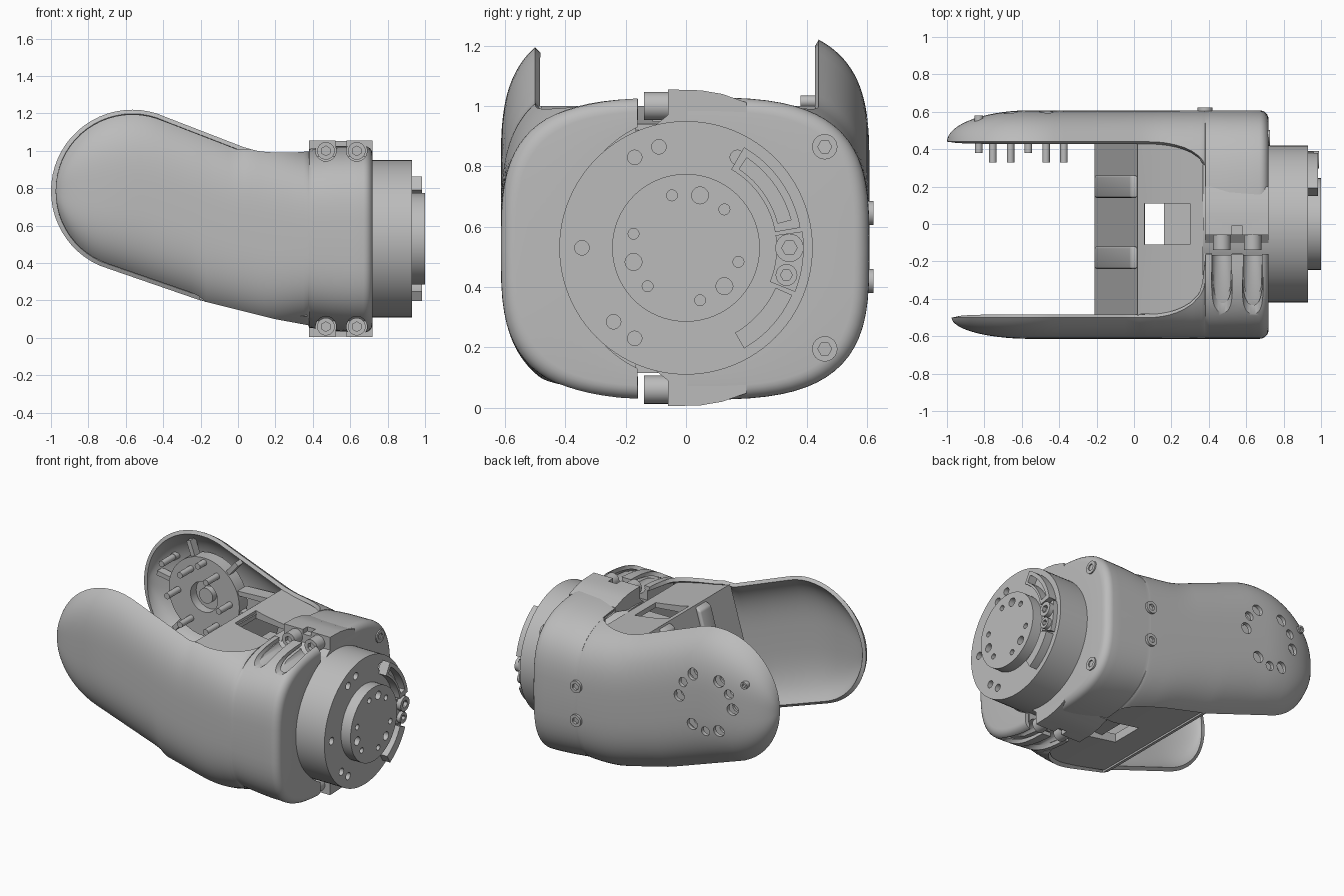
import bpy, bmesh, math
from mathutils import Matrix, Vector

cube = bpy.data.objects.get("Cube")
if cube:
    bpy.data.objects.remove(cube, do_unlink=True)

mat = bpy.data.materials.new("machined grey")
mat.use_nodes = True
GREY = (0.5, 0.5, 0.5, 1)
mat.diffuse_color = GREY
mat.node_tree.nodes["Principled BSDF"].inputs["Base Color"].default_value = GREY


def finish(name, bm):
    mesh = bpy.data.meshes.new(name)
    bm.to_mesh(mesh)
    bm.free()
    mesh.materials.append(mat)
    ob = bpy.data.objects.new(name, mesh)
    bpy.context.collection.objects.link(ob)
    return ob


def apply(ob, kind, **settings):
    mod = ob.modifiers.new(kind, kind)
    for key, value in settings.items():
        setattr(mod, key, value)
    bpy.context.view_layer.objects.active = ob
    bpy.ops.object.modifier_apply(modifier=mod.name)


def cut(ob, *cutters):
    for c in cutters:
        apply(ob, 'BOOLEAN', operation='DIFFERENCE', solver='EXACT', object=c)
    return ob


def discard(cutters):
    for c in cutters:
        bpy.data.objects.remove(c, do_unlink=True)


def cyl(name, axis, start, end, a, b, r, sides=32):
    """Cylinder from start to end along x or y; a, b are the other coordinates."""
    bm = bmesh.new()
    bmesh.ops.create_cone(bm, cap_ends=True, segments=sides, radius1=r, radius2=r, depth=abs(end - start))
    mid = (start + end) / 2
    if axis == 'x':
        m = Matrix.Translation((mid, a, b)) @ Matrix.Rotation(math.pi / 2, 4, 'Y')
    else:
        m = Matrix.Translation((a, mid, b)) @ Matrix.Rotation(math.pi / 2, 4, 'X')
    bm.transform(m)
    return finish(name, bm)


def box(name, lo, hi, bevel=0):
    bm = bmesh.new()
    bmesh.ops.create_cube(bm, size=1)
    lo, hi = Vector(lo), Vector(hi)
    for v in bm.verts:
        v.co = Vector([(l + h) / 2 + c * (h - l) for l, h, c in zip(lo, hi, v.co)])
    ob = finish(name, bm)
    if bevel:
        apply(ob, 'BEVEL', width=bevel, segments=4)
    return ob


def prism(name, pts, start, end, axis='y'):
    """Extrude an outline, in xz along y or in yz along x."""
    bm = bmesh.new()
    to3 = (lambda p: (p[0], start, p[1])) if axis == 'y' else (lambda p: (start, *p))
    face = bm.faces.new([bm.verts.new(to3(p)) for p in pts])
    new = bmesh.ops.extrude_face_region(bm, geom=[face])['geom']
    shift = (0, end - start, 0) if axis == 'y' else (end - start, 0, 0)
    bmesh.ops.translate(bm, vec=shift, verts=[v for v in new if isinstance(v, bmesh.types.BMVert)])
    bmesh.ops.recalc_face_normals(bm, faces=bm.faces)
    return finish(name, bm)


def bolt(name, axis, start, end, a, b, r):
    """Socket head screw whose head faces the end coordinate."""
    ob = cyl(name, axis, start, end, a, b, r, 24)
    s = math.copysign(1, end - start)
    socket = cyl("socket", axis, end - 0.025 * s, end + 0.02 * s, a, b, r * 0.55, 6)
    cut(ob, socket)
    discard([socket])


def lerp(knots, x):
    for (x0, z0), (x1, z1) in zip(knots, knots[1:]):
        if x <= x1:
            return z0 + (z1 - z0) * (x - x0) / (x1 - x0)
    return knots[-1][1]


TOP = [(-.41, 1.19), (.03, 1.02), (.1, 1.0), (.17, .992), (.25, .99), (.32, .992), (.4, 1.0), (.5, 1.01), (.72, 1.015)]
LOW = [(-.71, .376), (-.2, .2), (.05, .137), (.2, .1), (.38, .067), (.5, .052), (.6, .044), (.72, .04)]
N = 3.3           # squareness of the cross section
HZ = 0.785        # height of the hub
CX = -0.565       # x of the hub


def shell(name, side, r, edge, seam, wide):
    """Half of the housing, lofted along x and hollowed."""
    inset = 0.435 - r
    tip = CX - r
    xs = [CX - r * math.cos(math.radians(a)) for a in range(0, 110, 6)]
    xs += [-.41 + i * .04 for i in range(1, 20)] + [.36, .372, .379, .381]
    xs = [(x, 0) for x in xs] + [(.4 + .054 * i, 0) for i in range(6)]
    xs += [(.67 + .05 * math.sin(a), .05 * (1 - math.cos(a))) for a in [i * math.pi / 12 for i in range(1, 7)]]
    rings = []

    def ring(x, zt, zb, y0, y1, n, rim):
        """Superellipse from y0 outwards, which reaches zt and zb at y = rim."""
        y1 = max(y1, y0 + .002)
        t0 = math.asin((y0 / y1) ** (n / 2))
        top = (1 - (rim / y1) ** n) ** (1 / n)
        pts = []
        for i in range(37):
            t = t0 + (math.pi - 2 * t0) * i / 36
            c = math.cos(t)
            z = math.copysign(abs(c) ** (2 / n), c) / top
            pts.append((x, side * y1 * math.sin(t) ** (2 / n), (zt + zb) / 2 + z * (zt - zb) / 2))
        rings.append(pts)

    for x, drop in xs:
        round_z = math.sqrt(max(0, r * r - (x - CX) ** 2))
        zt = HZ + round_z if x < -.41 else lerp(TOP, x) - inset * min(1, max(0, (.05 - x) / .05))
        zb = HZ - round_z if x < -.71 else lerp(LOW, x) + inset * min(1, max(0, (-.17 - x) / .05))
        arch = .3 + (edge - .3) * math.sqrt(1 - min(1, max(0, x - .08) / .3) ** 2)
        dome = math.sqrt(max(0, 1 - (max(0, -.55 - x) / (-.55 - tip)) ** 2))
        ring(x, zt - drop, zb + drop, seam if x > .38 else arch,
             edge + (wide - edge) * dome - drop, N, arch)
    ring(.72, .93, .13, seam, .4, 2, seam)
    bm = bmesh.new()
    vs = [[bm.verts.new(p) for p in pts] for pts in rings]
    for a, b in zip(vs, vs[1:]):
        for i in range(36):
            bm.faces.new((a[i], a[i + 1], b[i + 1], b[i]))
    bmesh.ops.remove_doubles(bm, verts=bm.verts, dist=1e-4)
    bmesh.ops.recalc_face_normals(bm, faces=bm.faces)
    if sum(f.normal.y * f.calc_area() for f in bm.faces) * side < 0:
        bmesh.ops.reverse_faces(bm, faces=bm.faces)
    ob = finish(name, bm)
    apply(ob, 'SOLIDIFY', thickness=.025, offset=-1)
    return ob


front = shell("front_shell", -1, .41, .5, .16, .614)
back = shell("back_shell", 1, .435, .44, .005, .608)

# Mounting hub inside the back shell, with holes, pins and ribs
hub = cyl("hub", 'y', .45, .535, CX, HZ, .26, 48)
bore = cyl("bore", 'y', .4, .51, CX, HZ, .1)
cut(hub, bore)
holes = []
for group in (30, 150, 270):
    for step in (-30, 0, 30):
        a = math.radians(group + step)
        px, pz = CX + .19 * math.cos(a), HZ + .19 * math.sin(a)
        holes.append(cyl("hole", 'y', .52, .7, px, pz, .03 if step == 0 else .037, 20))
        if step:
            cyl("hub_pin", 'y', .33, .47, px, pz, .02, 16)
cut(back, *holes)
cut(hub, *holes)
discard(holes + [bore])
for x, z in ((CX, HZ + .23), (-.83, .96)):
    cyl("short_pin", 'y', .38, .53, x, z, .02, 16)
for i in range(6):
    rib = box("hub_rib", (.24, .46, -.015), (.36, .515, .015))
    rib.matrix_world = Matrix.Translation((CX, 0, HZ)) @ Matrix.Rotation(math.radians(60 * i + 10), 4, 'Y')
cyl("hub_core", 'y', .47, .53, CX, HZ, .05)

# Inner frame: slanted wall with ribs, upper and lower plates with a window
prism("slanted_wall", [(-.21, .21), (-.17, .19), (.06, .97), (.02, 1.0)], -.495, .44)
for y in (-.18, .2):
    rib = prism("wall_rib", [(-.21, .22), (.02, .99), (-.02, .97), (-.21, .3)], y - .06, y + .06)
    apply(rib, 'BEVEL', width=.02, segments=3)
upper = prism("upper_plate", [(.02, 1.0), (.12, .975), (.25, .955), (.37, .94), (.37, .91), (.03, .94)], -.48, .43)
lower = prism("lower_plate", [(-.21, .21), (.05, .15), (.25, .115), (.37, .115), (.37, .15), (-.19, .25)], -.48, .43)
window = box("window", (.055, -.11, 0), (.3, .11, 1.2))
cut(upper, window)
cut(lower, window)
discard([window])
box("motor_block", (.16, -.11, .16), (.37, .11, .88))
box("bulkhead", (.36, -.46, .15), (.4, .46, .92), .12)
for s in (-1, 1):
    prism("side_gusset", [(-.33, HZ - .05 + s * .12), (-.33, HZ - .02 + s * .12),
                          (.0, .68 + s * .22), (.0, .64 + s * .22)], .46, .55)

# Seam clamps, screws and the open screw channels in the front shell
for z, s in ((1.0, 1), (.06, -1)):
    outline = [(-.06, .055), (.05, .052), (.12, .04), (.2, .012), (.2, -.02), (.005, -.07), (-.11, -.07), (-.06, -.03)]
    tab = prism("clamp_tab", [(y, z + dz * s) for y, dz in outline], .38, .72, 'x')
    notch = box("notch", (.52, -.2, z + s * .055 - .03), (.58, -.012, z + s * .055 + .03))
    cut(tab, notch)
    outline = [(-.165, -.015), (-.33, -.03), (-.44, -.065), (-.44, -.15), (-.165, -.15)]
    block = prism("channel_block", [(y, z + dz * s) for y, dz in outline], .4, .685, 'x')
    channels = []
    for x in (.47, .635):
        channels.append(cyl("channel", 'y', -.65, -.1, x, z, .055))
        bolt("clamp_screw", 'y', -.04, -.14, x, z, .047)
    cut(front, *channels)
    cut(block, *channels)
    discard(channels + [notch])

# Motor flange and output disc
flange = cyl("motor_flange", 'x', .37, .93, 0, .53, .42, 96)
disc = cyl("output_disc", 'x', .9, 1.0, 0, .53, .245, 64)
drills = [cyl("drill", 'x', .89, 1.1, y, z, .024, 20) for y, z in
          ((-.17, .83), (-.09, .865), (.17, .83), (-.345, .53), (-.24, .285), (-.17, .23))]
cut(flange, *drills)
discard(drills)
drills = []
for group in (75, 195, 315):
    for step in (-30, 0, 30):
        a = math.radians(group + step)
        drills.append(cyl("drill", 'x', .96, 1.1, .18 * math.cos(a), .53 + .18 * math.sin(a),
                          .018 if step else .028, 20))
cut(disc, *drills)
discard(drills)


def arc(name, a0, a1, r0, r1, end):
    angles = [math.radians(a0 + (a1 - a0) * i / 16) for i in range(17)]
    pts = [(r1 * math.cos(a), .53 + r1 * math.sin(a)) for a in angles]
    pts += [(r0 * math.cos(a), .53 + r0 * math.sin(a)) for a in reversed(angles)]
    return prism(name, pts, .92, end, 'x')


# Raised stop arcs with screws on the flange face
upper_arc = arc("upper_stop_arc", 10, 60, .3, .385, .985)
slot = arc("slot", 15, 56, .315, .36, 1.05)
cut(upper_arc, slot)
discard([slot])
arc("lower_stop_arc", -60, -24, .325, .385, .985)
arc("stop_pad", -22, 8, .3, .39, .96)
bolt("stop_screw", 'x', .93, .99, .343, .53, .047)
bolt("stop_screw", 'x', .93, .985, .333, .44, .036)

# Housing screws on the end and on the back
for z in (.865, .195):
    bolt("end_screw", 'x', .66, .728, .46, z, .042)
for z in (.645, .42):
    bolt("back_screw", 'y', .57, .622, .38, z, .04)
bolt("tip_screw", 'y', .5, .58, -.83, .96, .024)

# Smooth shading with sharp edges kept
bpy.ops.object.select_all(action='DESELECT')
for ob in bpy.context.scene.objects:
    if ob.type == 'MESH':
        ob.select_set(True)
        bpy.context.view_layer.objects.active = ob
bpy.ops.object.shade_smooth_by_angle(angle=math.radians(35))
